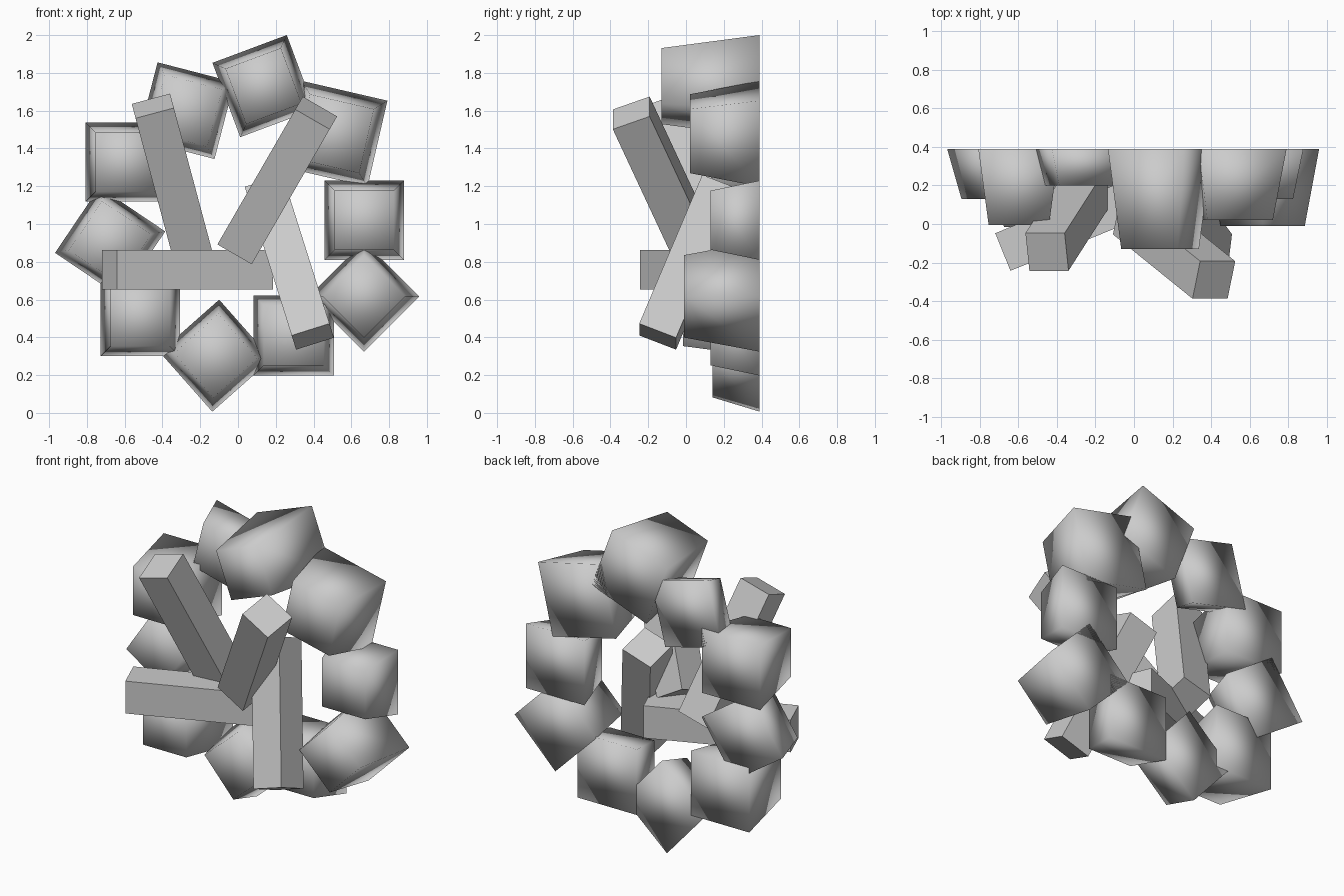
import bpy, bmesh, math
from mathutils import Matrix, Vector

if "Cube" in bpy.data.objects:
    bpy.data.objects.remove(bpy.data.objects["Cube"])

BACK = 0.39      # plane all stones rest on
TAPER = 0.745    # front face size relative to back face


def finish(bm, name, smooth):
    bmesh.ops.recalc_face_normals(bm, faces=bm.faces)
    me = bpy.data.meshes.new(name)
    for f in bm.faces:
        f.smooth = smooth
    bm.to_mesh(me)
    bm.free()
    ob = bpy.data.objects.new(name, me)
    bpy.context.collection.objects.link(ob)
    return ob


def stone(i, x, z, size, rot, front):
    """Tapered block: wide at the back plane, narrower at the front."""
    bm = bmesh.new()
    rings = []
    for y, k in ((BACK, 1.0), (front, TAPER)):
        r = size * k / math.sqrt(2)
        angles = [math.radians(rot + 45 + 90 * n) for n in range(4)]
        rings.append([bm.verts.new((x + r * math.cos(a), y, z + r * math.sin(a)))
                      for a in angles])
    for ring in rings:
        bm.faces.new(ring)
    for n in range(4):
        m = (n + 1) % 4
        bm.faces.new((rings[0][n], rings[0][m], rings[1][m], rings[1][n]))
    finish(bm, f"stone_{i}", True)


def log(i, end, angle, length=0.89, width=0.21, tilt=22):
    """Square log from its outer end, running inward and leaning backward."""
    a, t = math.radians(angle), math.radians(tilt)
    d = Vector((math.cos(a) * math.cos(t), math.sin(t), math.sin(a) * math.cos(t)))
    side = Vector((-math.sin(a), 0, math.cos(a)))
    up = d.cross(side)
    m = Matrix((d, side, up)).transposed().to_4x4()
    m.translation = Vector(end) + d * length / 2
    bm = bmesh.new()
    bmesh.ops.create_cube(bm, size=1, matrix=m @ Matrix.Diagonal((length, width, width, 1)))
    finish(bm, f"log_{i}", False)


# ring of stones: x, z, back size, rotation, front y
stones = [
    (0.135, 1.73, 0.42, 20.5, -0.13),
    (0.511, 1.478, 0.467, -13, 0.02),
    (0.668, 1.02, 0.42, 0, 0.13),
    (0.667, 0.617, 0.414, 45, -0.01),
    (0.295, 0.41, 0.425, 0, 0.13),
    (-0.118, 0.303, 0.42, 41.5, 0.14),
    (-0.518, 0.51, 0.42, 0, -0.015),
    (-0.677, 0.904, 0.42, -34, 0.13),
    (-0.597, 1.328, 0.42, 0, -0.005),
    (-0.275, 1.60, 0.42, -14.5, 0.20),
]
for i, s in enumerate(stones, 1):
    stone(i, *s)

# four logs: outer end centre, direction in the front view
logs = [
    ((-0.68, -0.145, 0.757), 0),
    ((-0.451, -0.145, 1.625), -75),
    ((0.414, -0.29, 1.588), 240),
    ((0.396, -0.15, 0.404), 107.5),
]
for i, l in enumerate(logs, 1):
    log(i, *l)
